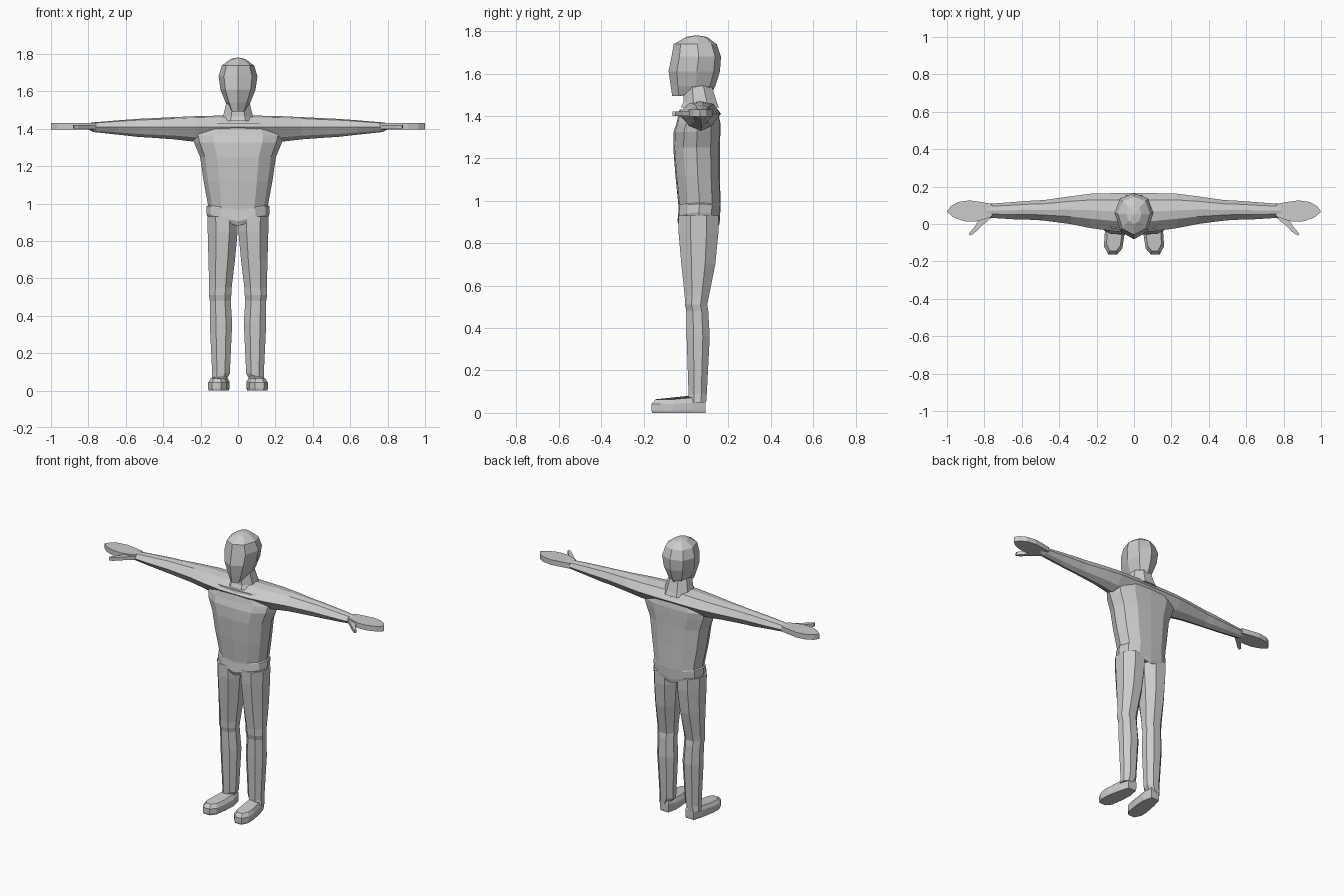
import bpy, bmesh, math

grey = bpy.data.materials.new("plain grey")
grey.diffuse_color = (0.6, 0.6, 0.6, 1)


def loft(name, rings, mirror=False):
    """Skin a stack of equal-length point rings and cap both ends."""
    bm = bmesh.new()
    vs = [[bm.verts.new(p) for p in r] for r in rings]
    n = len(vs[0])
    for a, b in zip(vs, vs[1:]):
        for i in range(n):
            j = (i + 1) % n
            bm.faces.new((a[i], a[j], b[j], b[i]))
    bm.faces.new(vs[0])
    bm.faces.new(vs[-1])
    bmesh.ops.recalc_face_normals(bm, faces=bm.faces)
    me = bpy.data.meshes.new(name)
    bm.to_mesh(me)
    bm.free()
    me.materials.append(grey)
    ob = bpy.data.objects.new(name, me)
    bpy.context.collection.objects.link(ob)
    if mirror:
        ob.modifiers.new("mirror", 'MIRROR')
    return ob


def section(pts, x, hw, y0, y1, z, dip=0):
    """Horizontal ring: unit outline scaled to a centre, half width and depth."""
    return [(x + u * hw, y0 + v * (y1 - y0), z - dip * (1 - abs(u))) for u, v in pts]


# Unit outlines: u across (-1..1), v from front (0) to back (1)
BODY = [(0, 0), (.55, .03), (.87, .22), (1, .5), (.87, .8), (.5, .98),
        (0, 1), (-.5, .98), (-.87, .8), (-1, .5), (-.87, .22), (-.55, .03)]
OCT = [(-.45, 0), (.45, 0), (1, .3), (1, .7), (.45, 1), (-.45, 1), (-1, .7), (-1, .3)]
HEAD = [(0, 0), (.72, .16), (1, .55), (.72, .88), (0, 1), (-.72, .88), (-1, .55), (-.72, .16)]

# Torso with a dipping waistband
loft("torso", [section(BODY, 0, *r) for r in [
    (.163, -.03, .155, .93, .05), (.168, -.04, .16, .945, .04), (.168, -.035, .162, .985, .025),
    (.16, -.035, .163, .99, .02), (.184, -.05, .16, 1.12), (.203, -.06, .16, 1.25),
    (.235, -.058, .162, 1.325), (.245, -.045, .162, 1.365), (.2, -.03, .15, 1.43)]])

# Legs: x centre, half width, front, back, height
loft("legs", [section(OCT, *r) for r in [
    (.105, .037, .015, .095, .05), (.091, .047, .012, .098, .09), (.091, .06, .003, .112, .36),
    (.095, .056, .002, .105, .48), (.096, .06, -.005, .1, .51), (.094, .06, -.006, .108, .55),
    (.087, .071, -.022, .138, .7), (.082, .08, -.035, .153, .85), (.083, .081, -.036, .154, .93)]],
    True)

# Feet: rounded sole outline stacked upward
SOLE = [(.045, .03), (.06, .093), (.12, .093), (.14, .03), (.158, -.06), (.16, -.12),
        (.138, -.163), (.09, -.163), (.062, -.13), (.05, -.05)]
loft("feet", [[(.105 + (x - .105) * s, y * t, z * (1 + max(y, 0) * 4)) for x, y in SOLE]
              for s, t, z in [(.93, .98, 0), (1, 1, .012), (1, 1, .042), (.75, .88, .064)]], True)


def arm_ring(x, y0, y1, z0, zm, z1):
    d, h, k = y1 - y0, z1 - zm, zm - z0
    return [(x, y0, zm), (x, y0 + .27 * d, z1 - .15 * h), (x, y0 + .52 * d, z1),
            (x, y0 + .82 * d, z1 - .2 * h), (x, y1, zm), (x, y0 + .78 * d, z0 + .3 * k),
            (x, y0 + .5 * d, z0), (x, y0 + .2 * d, z0 + .3 * k)]


# One span through the shoulders from wrist to wrist
half = [(.1, -.04, .165, 1.33, 1.41, 1.47), (.23, -.022, .162, 1.33, 1.41, 1.467),
        (.34, 0, .148, 1.343, 1.41, 1.462), (.48, .018, .128, 1.353, 1.408, 1.455),
        (.53, .022, .126, 1.356, 1.408, 1.453), (.64, .025, .118, 1.368, 1.408, 1.445),
        (.77, .033, .108, 1.382, 1.408, 1.434), (.8, .035, .108, 1.395, 1.41, 1.43)]
loft("arms", [arm_ring(-r[0], *r[1:]) for r in reversed(half)] + [arm_ring(*r) for r in half])

# Hands and thumbs: thin plates
PALM = [(.76, .04), (.8, .025), (.85, .012), (.91, .015), (.965, .035), (1, .065),
        (.98, .095), (.94, .118), (.88, .126), (.82, .118), (.76, .107)]
THUMB = [(.76, .035), (.8, .002), (.855, -.05), (.878, -.063), (.882, -.05), (.85, -.012), (.82, .04)]
for name, outline, z0, z1 in [("hands", PALM, 1.397, 1.43), ("thumbs", THUMB, 1.4, 1.421)]:
    loft(name, [[(x, y, z) for x, y in outline] for z in (z0, z1)], True)

# Neck
loft("neck", [section(OCT, 0, *r) for r in [
    (.09, -.025, .155, 1.44), (.08, -.012, .145, 1.465), (.062, -.01, .122, 1.54)]])

# Head: tapering skull with a low pointed chin
head = [(.045, -.065, .125, 1.515), (.066, -.072, .138, 1.54), (.094, -.082, .16, 1.61),
        (.104, -.068, .165, 1.68), (.086, -.058, .145, 1.738), (.04, .0, .1, 1.772)]
rings = [section(HEAD, 0, *r) for r in head]
rings[0] = [(x, y, z - (.022 if y < -.03 else 0)) for x, y, z in rings[0]]
rings.append([(x * .1, .05 + (y - .05) * .1, 1.78) for x, y, z in rings[-1]])
loft("head", rings)
